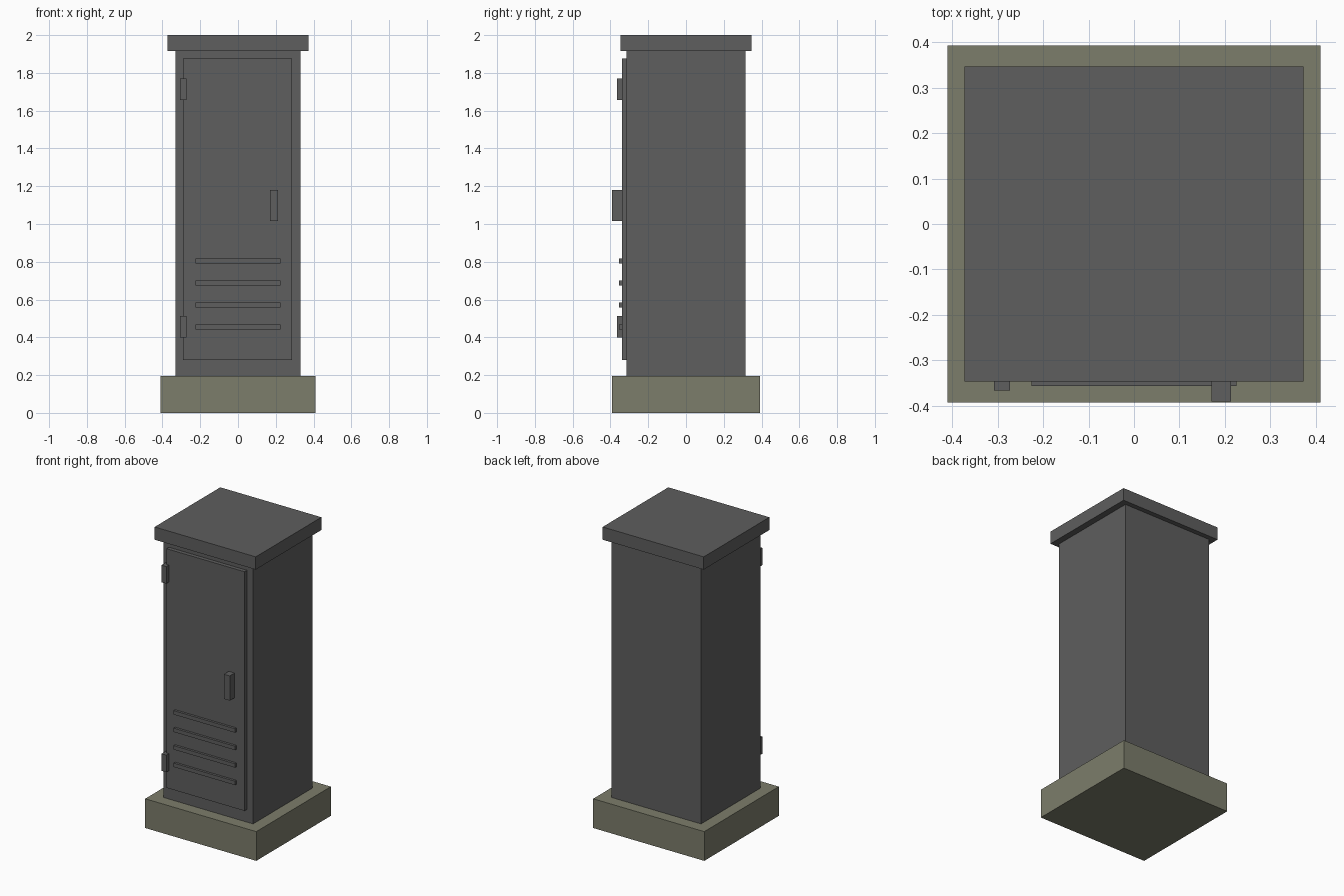
import bpy
from mathutils import Vector

if "Cube" in bpy.data.objects:
    bpy.data.objects.remove(bpy.data.objects["Cube"], do_unlink=True)


def make_material(name, colour):
    mat = bpy.data.materials.new(name)
    mat.use_nodes = True
    mat.diffuse_color = colour
    mat.node_tree.nodes["Principled BSDF"].inputs["Base Color"].default_value = colour
    return mat


steel = make_material("dark grey steel", (0.112, 0.112, 0.112, 1))
concrete = make_material("olive concrete", (0.202, 0.205, 0.147, 1))


def box(name, low, high, mat):
    """Axis-aligned box between two corners."""
    low, high = Vector(low), Vector(high)
    bpy.ops.mesh.primitive_cube_add(size=1, location=(low + high) / 2)
    obj = bpy.context.object
    obj.name = obj.data.name = name
    for vert in obj.data.vertices:
        vert.co *= high - low
    obj.data.materials.append(mat)
    return obj


# Plinth, cabinet and overhanging lid
box("plinth", (-0.41, -0.393, 0), (0.41, 0.393, 0.195), concrete)
box("cabinet_body", (-0.331, -0.314, 0.195), (0.331, 0.314, 1.915), steel)
box("lid", (-0.373, -0.346, 1.915), (0.373, 0.346, 2), steel)

# Door panel standing proud of the front
door_front = -0.34
box("door", (-0.29, door_front, 0.28), (0.287, -0.314, 1.875), steel)

# Handle
box("door_handle", (0.17, -0.391, 1.015), (0.213, door_front, 1.18), steel)

# Hinges on the door's right edge
for name, z in (("lower_hinge", 0.455), ("upper_hinge", 1.713)):
    box(name, (-0.308, -0.366, z - 0.057), (-0.273, -0.314, z + 0.057), steel)

# Vent slats
for i in range(4):
    z = 0.455 + i * 0.1167
    box(f"vent_slat_{i + 1}", (-0.226, -0.356, z - 0.013), (0.226, door_front, z + 0.013), steel)
